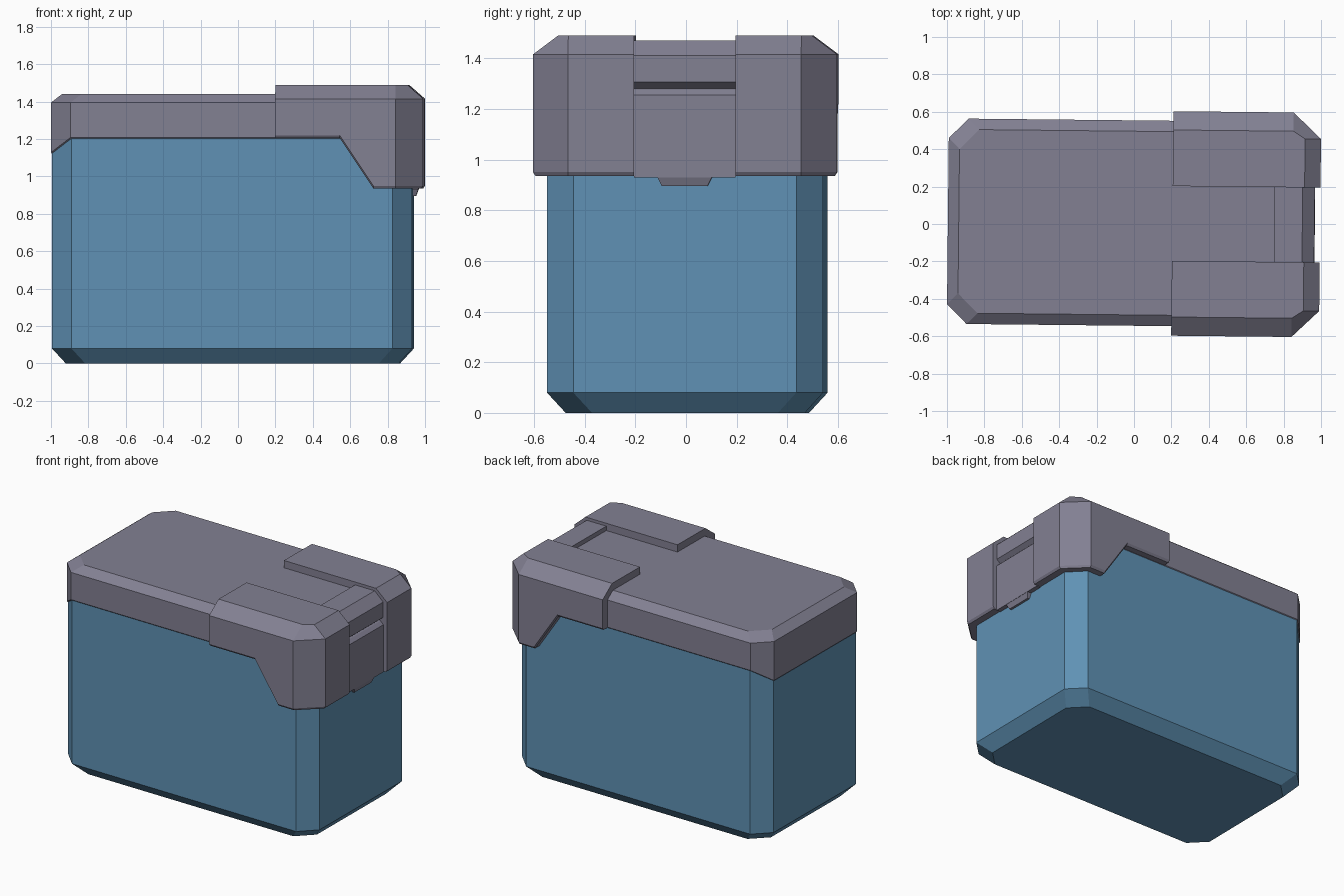
import bpy, bmesh
from mathutils import Matrix

if "Cube" in bpy.data.objects:
    bpy.data.objects.remove(bpy.data.objects["Cube"])


def material(name, col):
    m = bpy.data.materials.new(name)
    m.diffuse_color = (*col, 1)
    m.use_nodes = True
    m.node_tree.nodes["Principled BSDF"].inputs["Base Color"].default_value = m.diffuse_color
    return m


BLUE = material("steel_blue", (0.115, 0.285, 0.46))
GREY = material("purple_grey", (0.225, 0.217, 0.29))
# the whole model sits very slightly turned about z
TURN = Matrix.Translation((0, 0.005, 0)) @ Matrix.Rotation(-0.0105, 4, 'Z')


def loft(name, rings, mat, bottom=None):
    """Skin a stack of equal-length rings; bottom may list its cap faces."""
    bm = bmesh.new()
    vs = [[bm.verts.new(p) for p in r] for r in rings]
    n = len(rings[0])
    for a, b in zip(vs, vs[1:]):
        for i in range(n):
            j = (i + 1) % n
            bm.faces.new((a[i], a[j], b[j], b[i]))
    bm.faces.new(vs[-1])
    for f in bottom or [range(n)]:
        bm.faces.new([vs[0][i] for i in f])
    bmesh.ops.recalc_face_normals(bm, faces=bm.faces)
    me = bpy.data.meshes.new(name)
    bm.to_mesh(me)
    bm.free()
    me.materials.append(mat)
    ob = bpy.data.objects.new(name, me)
    bpy.context.collection.objects.link(ob)
    ob.matrix_world = TURN
    return ob


def octagon(x0, x1, h, c, z, inset=0, drop=0):
    """Rectangle with cut corners; drop lowers the two corners at the x0 end."""
    x0, x1, h = x0 + inset, x1 - inset, h - inset
    pts = [(x0 + c, -h), (x1 - c, -h), (x1, c - h), (x1, h - c),
           (x1 - c, h), (x0 + c, h), (x0, h - c), (x0, c - h)]
    return [(x, y, z - (drop if i > 5 else 0)) for i, (x, y) in enumerate(pts)]


# container body with bevelled foot
B = (-0.99, 0.936, 0.545, 0.105)
loft("container_body", [octagon(*B, 0, 0.073), octagon(*B, 0.08),
                        octagon(*B, 1.25)], BLUE)

# main lid, with lower lip and bevelled top
L = (-0.995, 0.9, 0.549, 0.105)
loft("main_lid", [octagon(*L, 1.198, 0.008, 0.08), octagon(*L, 1.208, 0, 0.08),
                  octagon(*L, 1.395), octagon(*L, 1.44, 0.058)], GREY,
     [(0, 1, 4, 5), (1, 2, 3, 4), (0, 5, 6, 7)])

# raised corner guards that step down over the end
OUTLINE = [(0.205, 0.2), (0.205, 0.6), (0.55, 0.6), (0.73, 0.6), (0.848, 0.6),
           (0.995, 0.46), (0.995, 0.2), (0.73, 0.2), (0.55, 0.2)]


def guard_ring(side, z, dx=0, dy=0, lift=0):
    ring = []
    for i, (x, y) in enumerate(OUTLINE):
        if i in (5, 6):
            x -= dx
        if 1 <= i <= 4:
            y -= dy
        ring.append((x, y * side, z + (lift if x < 0.6 else 0)))
    return ring


for side, label in ((-1, "front"), (1, "back")):
    loft("corner_guard_" + label,
         [guard_ring(side, 0.935, 0.01, 0.01, 0.27),
          guard_ring(side, 0.95, lift=0.27),
          guard_ring(side, 1.415),
          guard_ring(side, 1.49, 0.085, 0.1)], GREY,
         [(0, 1, 2, 8), (8, 2, 3, 7), (7, 3, 4, 5, 6)])

# latch panel between the guards, with a finger groove
PROFILE = [(0.75, 0.93), (0.75, 1.47), (0.9, 1.47), (0.965, 1.41), (0.965, 1.305),
           (0.935, 1.28), (0.945, 1.276), (0.967, 1.255), (0.967, 0.93)]
loft("latch_panel", [[(x, y, z) for x, z in PROFILE] for y in (-0.2, 0.2)], GREY)

# small release tab under the latch
loft("release_tab", [[(0.93, -0.09, 0.895), (0.952, -0.09, 0.895),
                      (0.952, 0.09, 0.895), (0.93, 0.09, 0.895)],
                     [(0.93, -0.11, 0.935), (0.967, -0.11, 0.935),
                      (0.967, 0.11, 0.935), (0.93, 0.11, 0.935)]], GREY)
